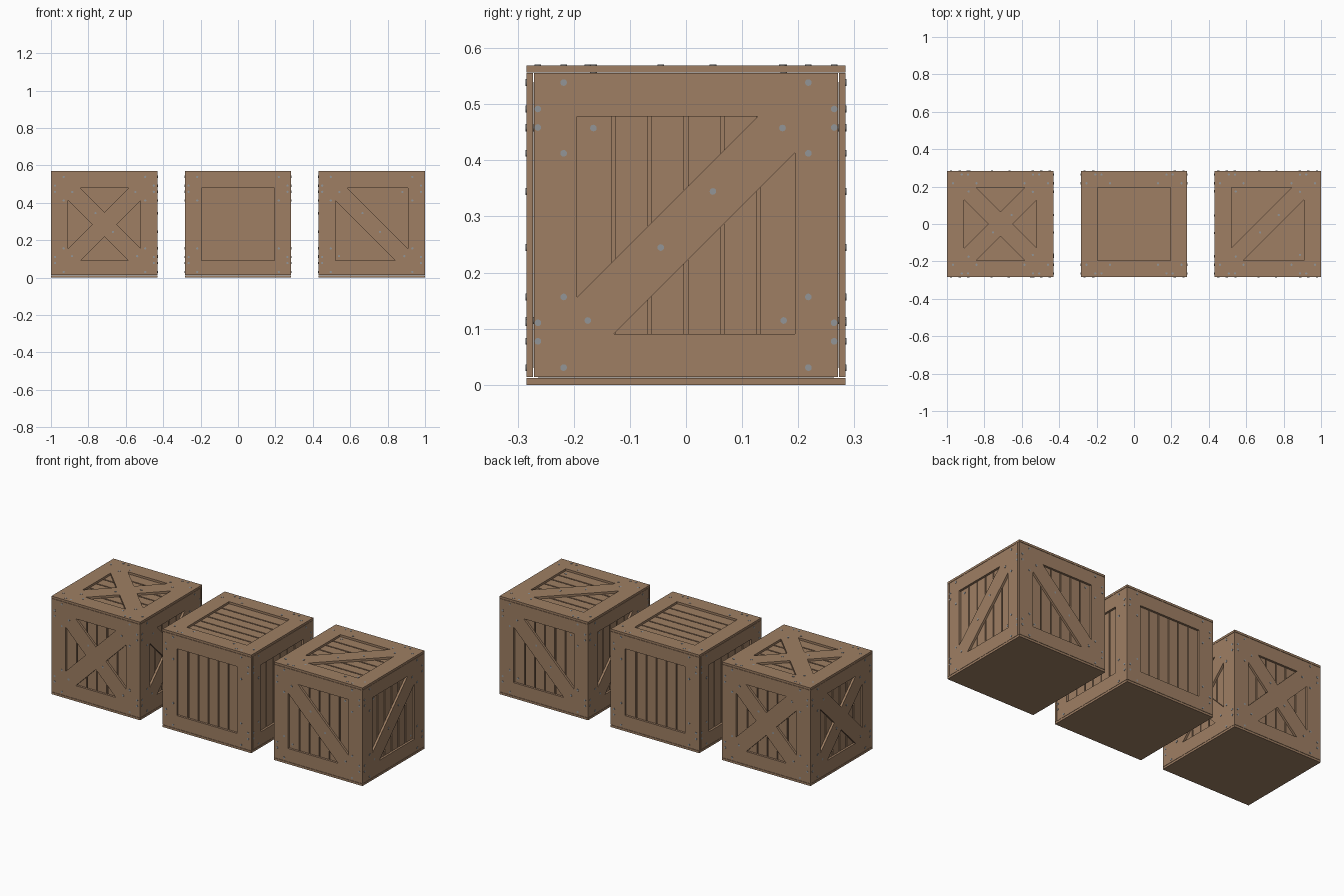
import bpy, bmesh, math
from mathutils import Matrix, Vector

if "Cube" in bpy.data.objects:
    bpy.data.objects.remove(bpy.data.objects["Cube"])

H = 0.2845      # half size of a crate
T = 0.013       # board thickness
W = 0.194       # half size of the panel opening
C = 0.0655      # brace offset along the opening edge
GAP = 0.0008    # seam between boards
NAIL = 0.0015   # how far nails stick out


def material(name, rgb):
    m = bpy.data.materials.new(name)
    m.diffuse_color = (*rgb, 1)
    m.use_nodes = True
    m.node_tree.nodes["Principled BSDF"].inputs["Base Color"].default_value = m.diffuse_color
    return m


wood = material("brown wood", (0.345, 0.212, 0.126))
steel = material("grey nail", (0.29, 0.30, 0.31))


def finish(bm, name, mat, centre):
    me = bpy.data.meshes.new(name)
    bm.to_mesh(me)
    bm.free()
    me.materials.append(mat)
    ob = bpy.data.objects.new(name, me)
    ob.location = centre
    bpy.context.collection.objects.link(ob)
    return ob


def add_box(bm, lo, hi, mat=Matrix()):
    lo, hi = Vector(lo), Vector(hi)
    m = mat @ Matrix.Translation((lo + hi) / 2) @ Matrix.Diagonal((*(hi - lo), 1))
    bmesh.ops.create_cube(bm, size=1, matrix=m)


def face_matrix(u, v, w):
    return Matrix((u, v, w)).transposed().to_4x4()


# name: (matrix, half width, half height, lean of the single brace)
FACES = {
    "front": (face_matrix((1, 0, 0), (0, 0, 1), (0, -1, 0)), H, H - T, -1),
    "right": (face_matrix((0, 1, 0), (0, 0, 1), (1, 0, 0)), H - T, H - T, 1),
    "back": (face_matrix((-1, 0, 0), (0, 0, 1), (0, 1, 0)), H, H - T, -1),
    "left": (face_matrix((0, -1, 0), (0, 0, 1), (-1, 0, 0)), H - T, H - T, 1),
    "top": (face_matrix((0, -1, 0), (1, 0, 0), (0, 0, 1)), H, H, -1),
}


def openings(style, lean):
    """Holes left in the frame by the chosen brace."""
    if style == "plain":
        return [[(-W, -W), (W, -W), (W, W), (-W, W)]]
    if style == "diagonal":
        tri = [(-W, C - W), (W - C, W), (-W, W)]
        return [[(s * lean * x, s * y) for x, y in tri] for s in (1, -1)]
    tri = [(C - W, W), (W - C, W), (0, C)]
    turn = [lambda x, y: (x, y), lambda x, y: (-y, x),
            lambda x, y: (-x, -y), lambda x, y: (y, -x)]
    return [[f(x, y) for x, y in tri] for f in turn]


def frame(name, style, mat, hu, hv, lean, centre):
    """Frame and brace cut from one board."""
    bm = bmesh.new()
    hu, hv = hu - GAP * (hu < H), hv - GAP * (hv < H)
    loops = [[(-hu, -hv), (hu, -hv), (hu, hv), (-hu, hv)]] + openings(style, lean)
    edges = []
    for loop in loops:
        vs = [bm.verts.new((x, y, H)) for x, y in loop]
        edges += [bm.edges.new((vs[i - 1], vs[i])) for i in range(len(vs))]
    bmesh.ops.triangle_fill(bm, use_beauty=True, use_dissolve=False,
                            edges=edges, normal=(0, 0, 1))
    ext = bmesh.ops.extrude_face_region(bm, geom=bm.faces[:], use_keep_orig=True)
    new = [g for g in ext["geom"] if isinstance(g, bmesh.types.BMVert)]
    bmesh.ops.translate(bm, verts=new, vec=(0, 0, -T + GAP))
    bmesh.ops.recalc_face_normals(bm, faces=bm.faces[:])
    bm.transform(mat)
    finish(bm, name, wood, centre)


def nail_points(style, lean):
    """(u, v, surface height) of every nail on a face."""
    pts = [(su * u, sv * v, H) for su in (1, -1) for sv in (1, -1)
           for u, v in ((0.218, 0.254), (0.218, 0.128), (0.264, 0.207), (0.264, 0.174))]
    if style != "plain":
        pts += [(lean * u, v, H) for u, v in
                ((0.172, 0.173), (-0.175, -0.170), (0.048, 0.060), (-0.045, -0.040))]
        low = H if style == "cross" else H - T
        pts += [(-lean * 0.165, 0.173, low), (lean * 0.174, -0.170, low)]
    return pts


def crate(label, x, style):
    centre = (x, 0, H)
    # inner box and bottom board
    bm = bmesh.new()
    k = 0.264
    add_box(bm, (-k, -k, -H + T), (k, k, k))
    finish(bm, label + "_inner_box", wood, centre)
    bm = bmesh.new()
    add_box(bm, (-H, -H, -H), (H, H, -H + T - GAP))
    finish(bm, label + "_bottom_board", wood, centre)

    planks, nails = bmesh.new(), bmesh.new()
    for side, (mat, hu, hv, lean) in FACES.items():
        frame(f"{label}_{side}_frame", style, mat, hu, hv, lean, centre)
        # six planks behind the frame
        step = 2 * W / 6
        for i in range(6):
            u0 = -W + i * step
            a = u0 - 0.02 if i == 0 else u0 + 0.0035
            b = u0 + step + 0.02 if i == 5 else u0 + step - 0.0035
            add_box(planks, (a, -0.255, k - 0.002), (b, 0.255, H - T), mat)
        # nail heads
        for u, v, h in nail_points(style, lean):
            bmesh.ops.create_cone(
                nails, cap_ends=True, segments=12, radius1=0.006, radius2=0.006,
                depth=0.006, matrix=mat @ Matrix.Translation((u, v, h + NAIL - 0.003)))
    finish(planks, label + "_planks", wood, centre)
    finish(nails, label + "_nails", steel, centre)


crate("cross_crate", -0.714, "cross")
crate("plain_crate", 0.0, "plain")
crate("diagonal_crate", 0.714, "diagonal")
